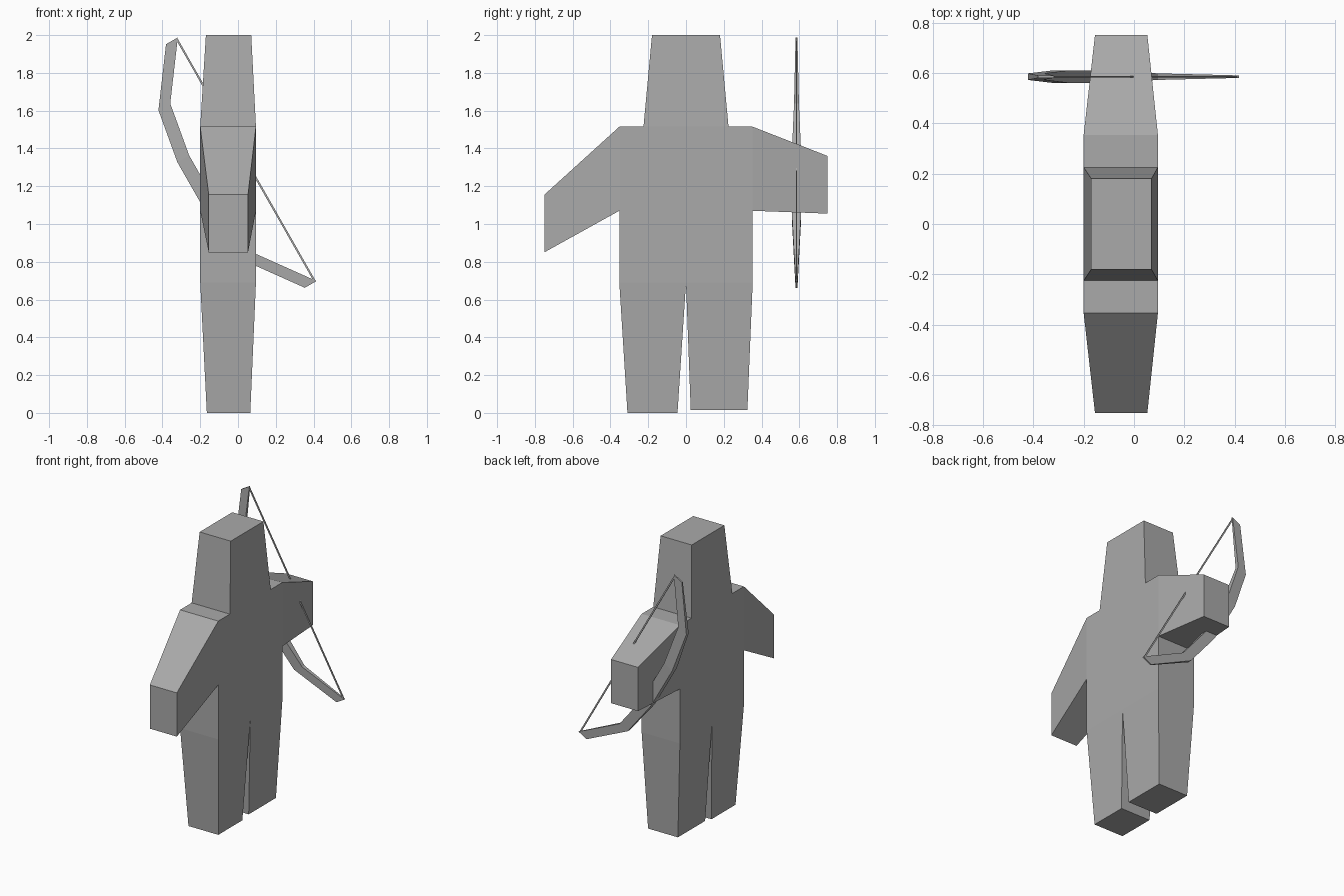
import bpy
import bmesh
from mathutils import Vector

cube = bpy.data.objects.get("Cube")
if cube:
    bpy.data.objects.remove(cube, do_unlink=True)

grey = bpy.data.materials.new("plain grey")
grey.use_nodes = True
color = (0.4, 0.4, 0.4, 1)
grey.diffuse_color = color
grey.node_tree.nodes["Principled BSDF"].inputs["Base Color"].default_value = color


def loft(name, rings):
    """Skin a row of four-cornered rings and close both ends."""
    bm = bmesh.new()
    loops = [[bm.verts.new(p) for p in ring] for ring in rings]
    for a, b in zip(loops, loops[1:]):
        for i in range(4):
            j = (i + 1) % 4
            bm.faces.new((a[i], a[j], b[j], b[i]))
    bm.faces.new(loops[0])
    bm.faces.new(loops[-1])
    bmesh.ops.recalc_face_normals(bm, faces=bm.faces)
    mesh = bpy.data.meshes.new(name)
    bm.to_mesh(mesh)
    bm.free()
    mesh.materials.append(grey)
    obj = bpy.data.objects.new(name, mesh)
    bpy.context.collection.objects.link(obj)
    return obj


def level(xs, ys, z):
    """Horizontal ring."""
    return [(xs[0], ys[0], z), (xs[1], ys[0], z), (xs[1], ys[1], z), (xs[0], ys[1], z)]


def upright(xs, zs, y):
    """Vertical ring across the body."""
    return [(xs[0], y, zs[0]), (xs[1], y, zs[0]), (xs[1], y, zs[1]), (xs[0], y, zs[1])]


WIDE = (-0.2, 0.095)      # thickness of the torso
FOOT = (-0.165, 0.065)
HAND = (-0.155, 0.053)
HIP, ARMPIT, SHOULDER = 0.69, 1.07, 1.515
SIDE = 0.353

# Torso and head
loft("torso", [level(WIDE, (-SIDE, SIDE), HIP), level(WIDE, (-SIDE, SIDE), SHOULDER)])
loft("head", [level(WIDE, (-0.225, 0.225), SHOULDER), level((-0.17, 0.07), (-0.18, 0.18), 2)])

# Legs
loft("front_leg", [level(WIDE, (-SIDE, 0), HIP), level(FOOT, (-0.31, -0.045), 0)])
loft("back_leg", [level(WIDE, (0, SIDE), HIP), level(FOOT, (0.025, 0.325), 0.015)])

# Arms
root = (ARMPIT, SHOULDER)
loft("front_arm", [upright(WIDE, root, -SIDE), upright(HAND, (0.85, 1.155), -0.75)])
loft("back_arm", [upright(WIDE, root, SIDE), upright(HAND, (1.055, 1.36), 0.75)])

# Bow, laid out along its string direction and mirrored about the grip
MID = Vector((0.0175, 0.585, 1.325))
ALONG = Vector((0.495, 0, -0.869))
OUT = Vector((-0.869, 0, -0.495))
ACROSS = Vector((0, 1, 0))


def bow_ring(along, out, depth, half):
    c = MID + ALONG * along + OUT * out
    return [c + OUT * (depth * s) + ACROSS * (half * t)
            for s, t in ((-1, -1), (1, -1), (1, 1), (-1, 1))]


half_bow = [(0.742, 0, 0.005), (0.458, 0.208, 0.013), (0.17, 0.257, 0.025)]
stations = [(-a, o, w) for a, o, w in half_bow] + half_bow[::-1]
loft("bow", [bow_ring(a, o, 0.036, w) for a, o, w in stations])
loft("bow_string", [bow_ring(a, -0.027, 0.005, 0.003) for a in (-0.74, 0.74)])
